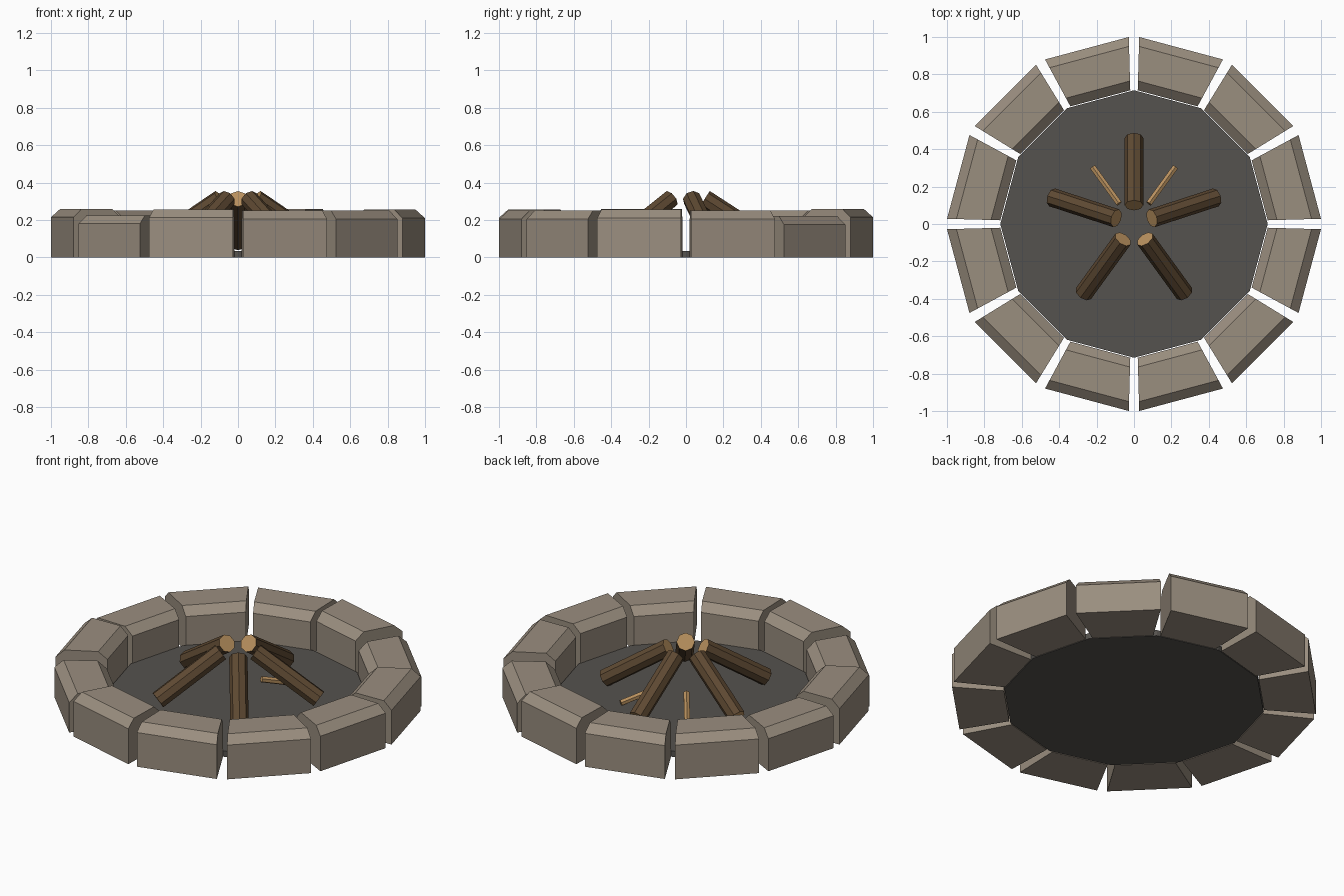
import bpy, bmesh, math
from mathutils import Vector

if "Cube" in bpy.data.objects:
    bpy.data.objects.remove(bpy.data.objects["Cube"])


def material(name, rgb):
    m = bpy.data.materials.new(name)
    lin = [((c / 255 + 0.055) / 1.055) ** 2.4 for c in rgb]
    m.diffuse_color = (*lin, 1)
    m.use_nodes = True
    m.node_tree.nodes["Principled BSDF"].inputs["Base Color"].default_value = m.diffuse_color
    return m


STONE = material("warm grey stone", (154, 142, 127))
ASH = material("dark ash", (85, 82, 78))
BARK = material("brown bark", (94, 73, 50))
WOOD = material("cut wood", (184, 144, 94))


def finish(name, bm, *mats):
    bmesh.ops.recalc_face_normals(bm, faces=bm.faces)
    me = bpy.data.meshes.new(name)
    bm.to_mesh(me)
    bm.free()
    for m in mats:
        me.materials.append(m)
    ob = bpy.data.objects.new(name, me)
    bpy.context.collection.objects.link(ob)
    return ob


def polar(r, deg, z):
    a = math.radians(deg)
    return Vector((r * math.cos(a), r * math.sin(a), z))


def stone(index, angle, h):
    """Wedge block: chamfered cross-section spanned between two radial planes."""
    profile = [(0.715, 0), (1.0, 0), (1.0, h - 0.045), (0.95, h),
               (0.765, h), (0.715, h - 0.045)]
    bm = bmesh.new()
    a, b = [[bm.verts.new(polar(r, angle + s * 13.4, z)) for r, z in profile]
            for s in (-1, 1)]
    bm.faces.new(a)
    bm.faces.new(b)
    n = len(profile)
    for i in range(n):
        j = (i + 1) % n
        bm.faces.new((a[i], a[j], b[j], b[i]))
    finish(f"ring_stone_{index}", bm, STONE)


def rod(name, start, end, radius, sides, *mats):
    """Straight prism between two points; end caps take the last material."""
    axis = end - start
    bm = bmesh.new()
    bmesh.ops.create_cone(bm, cap_ends=True, segments=sides, radius1=radius,
                          radius2=radius, depth=axis.length)
    for f in bm.faces:
        f.material_index = len(mats) - 1 if abs(f.normal.z) > 0.9 else 0
    # Keep one prism corner direction in the vertical plane through the axis
    side = Vector((0, 0, 1)).cross(axis).normalized()
    up = axis.normalized().cross(side)
    mid = (start + end) / 2
    for v in bm.verts:
        p = v.co.copy()
        v.co = mid + side * p.x + up * p.y + axis.normalized() * p.z
    finish(name, bm, *mats)


# Ring of twelve stones with slightly uneven heights
heights = [0.25, 0.22, 0.26, 0.245, 0.25, 0.24,
           0.26, 0.225, 0.257, 0.25, 0.25, 0.255]
for i, h in enumerate(heights):
    stone(i + 1, 15 + 30 * i, h)

# Ash floor
bm = bmesh.new()
bmesh.ops.create_cone(bm, cap_ends=True, segments=12, radius1=0.715,
                      radius2=0.715, depth=0.035)
bmesh.ops.translate(bm, verts=bm.verts, vec=(0, 0, 0.0175))
finish("ash_floor", bm, ASH)

# Five logs leaning inwards
for i in range(5):
    a = 90 + 72 * i
    rod(f"log_{i + 1}", polar(0.46, a, 0.08), polar(0.1, a, 0.313),
        0.05, 8, BARK, WOOD)

# Two kindling sticks between the back logs
for i, a in enumerate((54, 126)):
    rod(f"kindling_{i + 1}", polar(0.375, a, 0.05), polar(0.135, a, 0.115),
        0.018, 6, WOOD)
